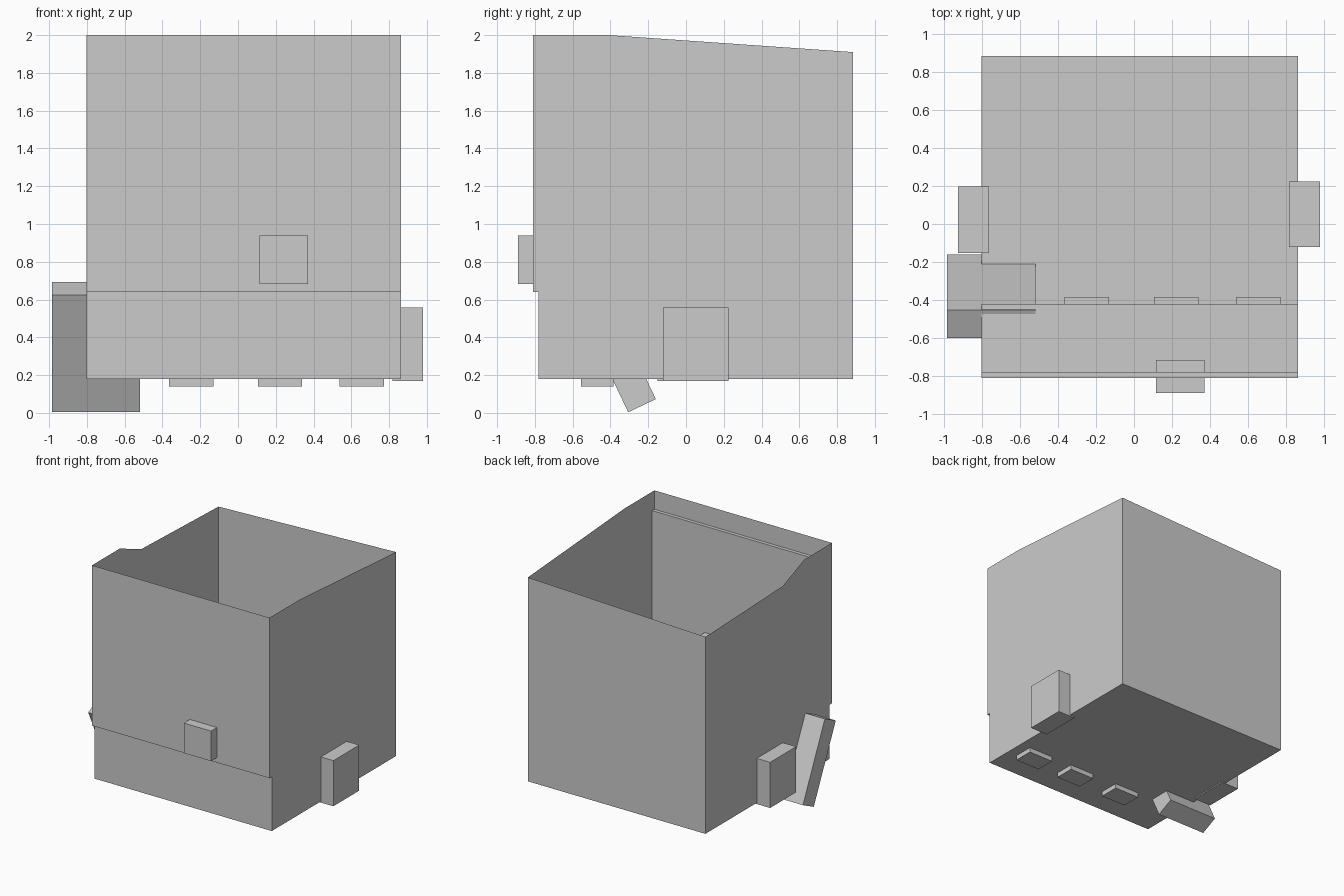
import bpy
import bmesh
import math

old = bpy.data.objects.get("Cube")
if old:
    bpy.data.objects.remove(old, do_unlink=True)

grey = bpy.data.materials.new("light_grey")
grey.use_nodes = True
COLOUR = (0.6, 0.6, 0.6, 1)
grey.diffuse_color = COLOUR
for node in grey.node_tree.nodes:
    if node.type == "BSDF_PRINCIPLED":
        node.inputs["Base Color"].default_value = COLOUR

LEFT, RIGHT = 0.863, -0.802
FRONT, INNER, BACK = -0.81, -0.78, 0.885
FLOOR, STEP, TOP = 0.18, 0.64, 2.0


def add_object(name, bm):
    mesh = bpy.data.meshes.new(name)
    bm.to_mesh(mesh)
    bm.free()
    mesh.materials.append(grey)
    obj = bpy.data.objects.new(name, mesh)
    bpy.context.collection.objects.link(obj)
    return obj


def sheet(name, corners):
    bm = bmesh.new()
    bm.faces.new([bm.verts.new(c) for c in corners])
    return add_object(name, bm)


def strip(name, start, end, end_right=None):
    """Flat panel across the width, between two (y, z) points."""
    return sheet(name, [(LEFT, *start), (RIGHT, *start),
                        (RIGHT, *(end_right or end)), (LEFT, *end)])


def block(name, x, y, z, tilt=0):
    bm = bmesh.new()
    bmesh.ops.create_cube(bm, size=1)
    bmesh.ops.scale(bm, vec=(x[1] - x[0], y[1] - y[0], z[1] - z[0]), verts=bm.verts)
    obj = add_object(name, bm)
    obj.location = [(a + b) / 2 for a, b in (x, y, z)]
    obj.rotation_euler.x = tilt
    return obj


# Side walls: shared lower outline, different top edges
lower = [(BACK, FLOOR), (INNER, FLOOR), (INNER, STEP), (FRONT, STEP), (FRONT, TOP)]
left_top = [(-0.41, TOP), (BACK, 1.91)]
right_top = [(-0.44, TOP), (-0.15, 1.885), (BACK, 1.85)]
sheet("left_wall", [(LEFT, *p) for p in lower + left_top])
sheet("right_wall", [(RIGHT, *p) for p in reversed(lower + right_top)])

# Floor, back and stepped front
strip("floor", (INNER, FLOOR), (BACK, FLOOR))
strip("back_wall", (BACK, FLOOR), left_top[-1], right_top[-1])
strip("front_lower_wall", (INNER, STEP), (INNER, FLOOR))
strip("front_step", (FRONT, STEP), (INNER, STEP))
strip("front_upper_wall", (FRONT, TOP), (FRONT, STEP))

# Inner lining of the front wall
strip("front_lining", (INNER, STEP), (INNER, 1.84))
strip("lining_ledge", (INNER, 1.84), (FRONT, 1.84))

# Inside shelf and its supporting divider
block("shelf", (RIGHT, LEFT), (INNER, -0.445), (STEP, 0.683))
block("divider", (RIGHT, LEFT), (-0.445, -0.42), (FLOOR, 0.69))

# Blocks set into the walls
block("left_block", (0.817, 0.98), (-0.122, 0.225), (0.17, 0.557))
block("right_block", (-0.927, -0.763), (-0.152, 0.197), (0.17, 0.557))
block("front_block", (0.115, 0.37), (-0.89, -0.717), (0.683, 0.938))

# Small feet under the floor
for i, x in enumerate((-0.248, 0.223, 0.655)):
    block(f"foot_{i + 1}", (x - 0.117, x + 0.117), (-0.555, -0.385), (0.14, 0.19))

# Tilted slab at the front right corner
block("tilted_slab", (-0.985, -0.52), (-0.461, -0.299), (0.005, 0.691),
      tilt=math.radians(25.4))
